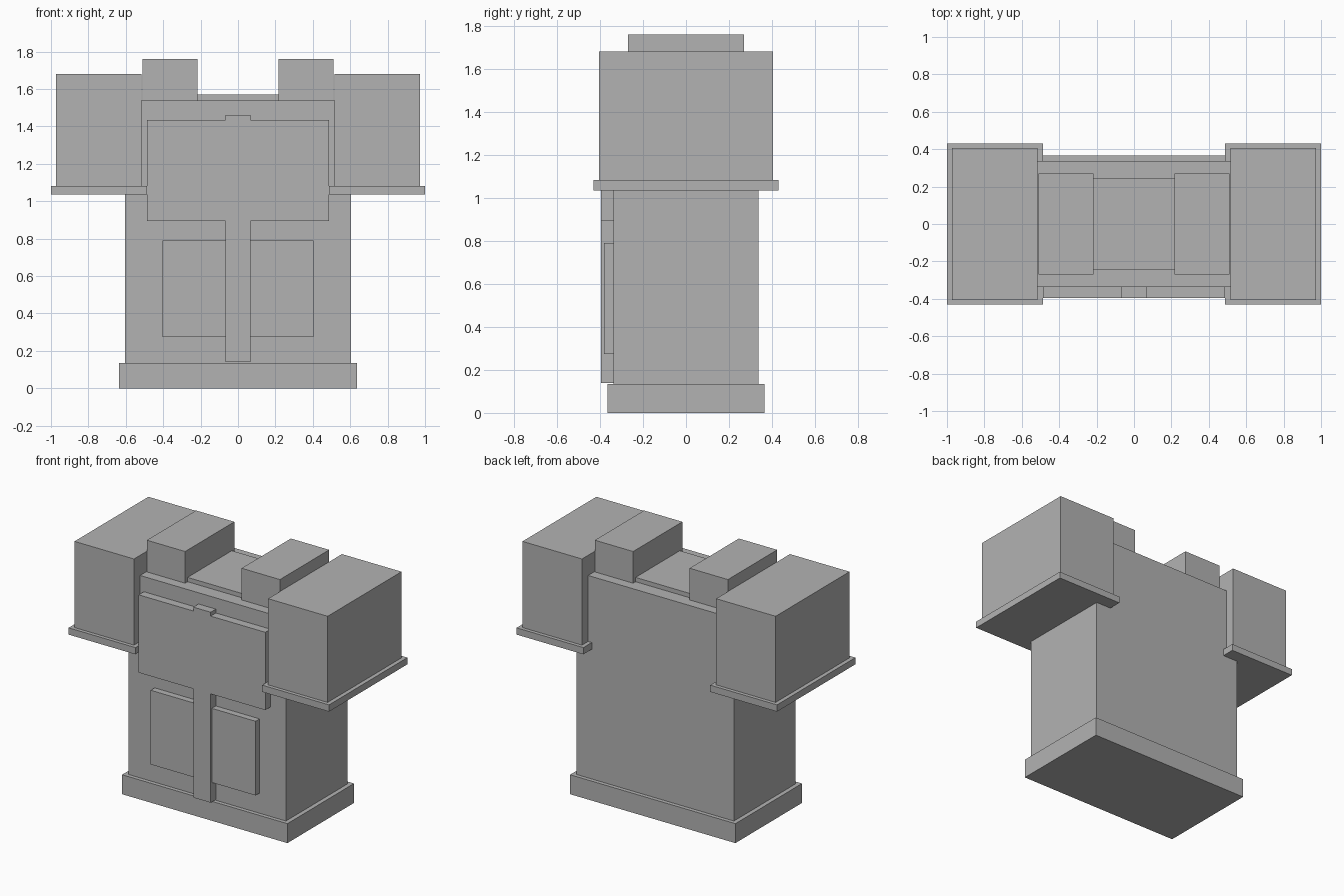
import bpy, bmesh

if "Cube" in bpy.data.objects:
    bpy.data.objects.remove(bpy.data.objects["Cube"])

grey = bpy.data.materials.new("plain_grey")
grey.diffuse_color = (0.45, 0.45, 0.45, 1)
grey.use_nodes = True
grey.node_tree.nodes["Principled BSDF"].inputs["Base Color"].default_value = grey.diffuse_color


def finish(name, bm):
    bmesh.ops.recalc_face_normals(bm, faces=bm.faces)
    mesh = bpy.data.meshes.new(name)
    bm.to_mesh(mesh)
    bm.free()
    mesh.materials.append(grey)
    obj = bpy.data.objects.new(name, mesh)
    bpy.context.collection.objects.link(obj)
    return obj


def box(name, x, y, z):
    """Box from (min, max) pairs on each axis."""
    bm = bmesh.new()
    bmesh.ops.create_cube(bm, size=1)
    for v in bm.verts:
        for i, (lo, hi) in enumerate((x, y, z)):
            v.co[i] = hi if v.co[i] > 0 else lo
    return finish(name, bm)


def pair(name, x, y, z):
    """A box on the right and its mirror image on the left."""
    box(name + "_right", x, y, z)
    box(name + "_left", (-x[1], -x[0]), y, z)


# Foot slab, body and neck
box("base", (-0.635, 0.635), (-0.365, 0.365), (0, 0.135))
box("body", (-0.605, 0.605), (-0.338, 0.338), (0.135, 1.54))
box("neck", (-0.217, 0.217), (-0.243, 0.243), (1.54, 1.57))

# Shoulder straps, arm blocks and the wider cuffs below them
pair("shoulder", (0.217, 0.511), (-0.27, 0.27), (1.54, 1.76))
pair("arm", (0.515, 0.972), (-0.405, 0.405), (1.08, 1.68))
pair("cuff", (0.487, 1.0), (-0.43, 0.43), (1.035, 1.082))

# Raised leg panels
pair("leg_panel", (0.067, 0.403), (-0.382, -0.338), (0.275, 0.79))

# Chest plate with a top tab and a long centre strip, as one profile
half = [(0.067, 0.14), (0.067, 0.895), (0.486, 0.895),
        (0.486, 1.435), (0.067, 1.435), (0.067, 1.462)]
outline = half + [(-x, z) for x, z in reversed(half)]
bm = bmesh.new()
face = bm.faces.new([bm.verts.new((x, -0.395, z)) for x, z in outline])
ext = bmesh.ops.extrude_face_region(bm, geom=[face], use_keep_orig=True)
verts = [g for g in ext["geom"] if isinstance(g, bmesh.types.BMVert)]
bmesh.ops.translate(bm, verts=verts, vec=(0, 0.057, 0))
finish("chest_plate", bm)
